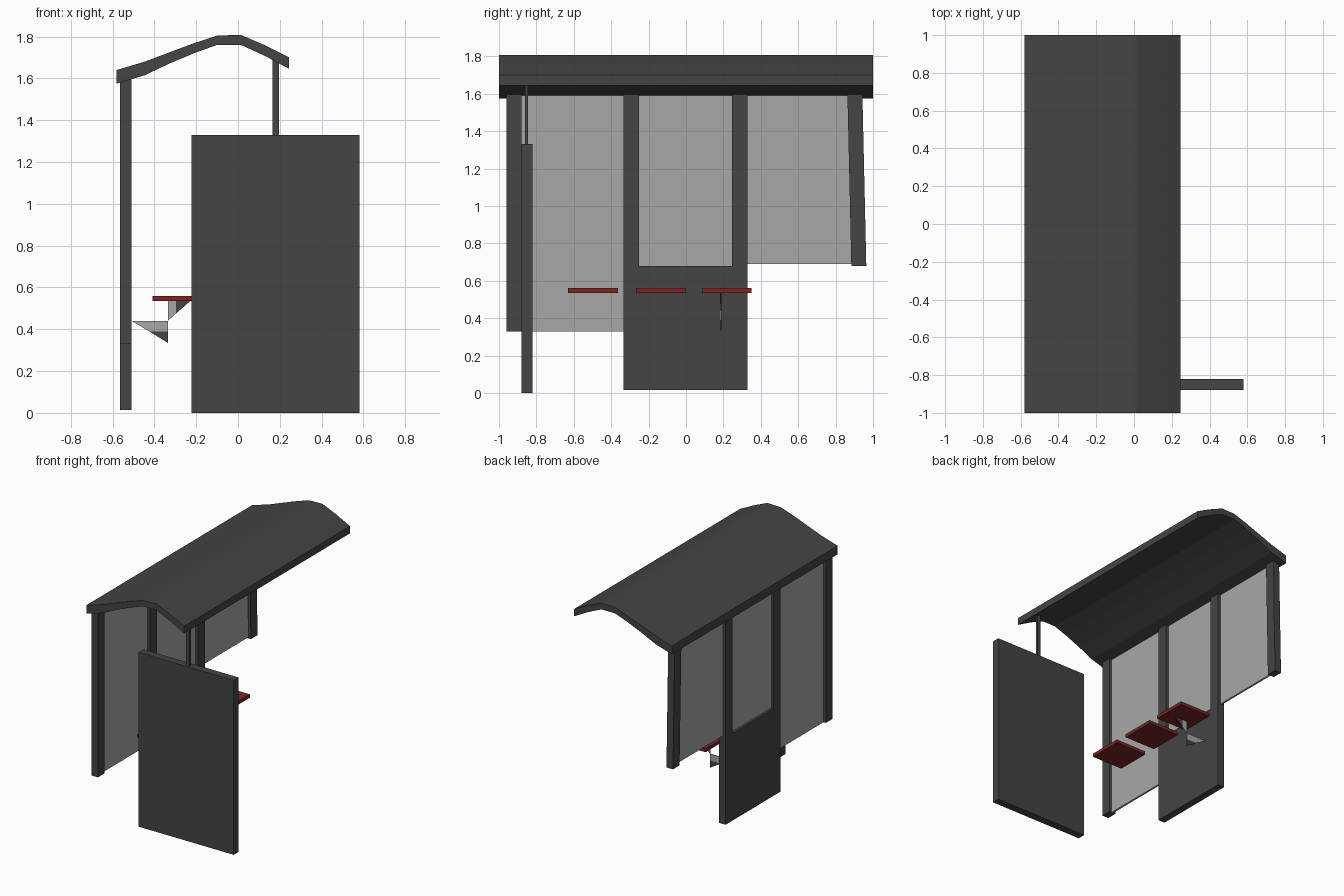
import bpy, bmesh
from mathutils import Vector

if "Cube" in bpy.data.objects:
    bpy.data.objects.remove(bpy.data.objects["Cube"])


def material(name, rgb):
    m = bpy.data.materials.new(name)
    m.diffuse_color = (*rgb, 1)
    m.use_nodes = True
    m.node_tree.nodes["Principled BSDF"].inputs["Base Color"].default_value = m.diffuse_color
    return m


DARK = material("charcoal metal", (0.058, 0.058, 0.058))
GREY = material("grey glass", (0.39, 0.39, 0.39))
RED = material("dark red", (0.19, 0.018, 0.02))


def prism(name, bottom, offset, mat):
    """Extrude a polygon along an offset vector."""
    bm = bmesh.new()
    face = bm.faces.new([bm.verts.new(p) for p in bottom])
    ext = bmesh.ops.extrude_face_region(bm, geom=[face])
    moved = [v for v in ext["geom"] if isinstance(v, bmesh.types.BMVert)]
    bmesh.ops.translate(bm, verts=moved, vec=Vector(offset))
    bmesh.ops.recalc_face_normals(bm, faces=bm.faces)
    mesh = bpy.data.meshes.new(name)
    bm.to_mesh(mesh)
    bm.free()
    mesh.materials.append(mat)
    ob = bpy.data.objects.new(name, mesh)
    bpy.context.collection.objects.link(ob)
    return ob


def box(name, x0, x1, y0, y1, z0, z1, mat, lean=0):
    base = [(x0, y0, z0), (x1, y0, z0), (x1, y1, z0), (x0, y1, z0)]
    return prism(name, base, (0, lean, z1 - z0), mat)


def plate(name, profile, y0, y1, mat):
    """Side profile in x, z extruded along y."""
    return prism(name, [(x, y0, z) for x, z in profile], (0, y1 - y0, 0), mat)


# Curved roof: x, top height, underside height
roof = [(-0.58, 1.64, 1.575), (-0.446, 1.68, 1.615), (-0.33, 1.724, 1.67),
        (-0.206, 1.77, 1.722), (-0.10, 1.805, 1.76), (0.014, 1.808, 1.76),
        (0.13, 1.758, 1.707), (0.245, 1.70, 1.645)]
outline = [(x, t) for x, t, b in roof] + [(x, b) for x, t, b in reversed(roof)]
plate("roof", outline, -1, 1, DARK)

# Rear posts, the last one leaning slightly
BX0, BX1 = -0.565, -0.51
box("rear_post_end", BX0, BX1, -0.96, -0.88, 0.33, 1.60, DARK)
box("rear_post_left", BX0, BX1, -0.333, -0.25, 0.68, 1.60, DARK)
box("rear_post_right", BX0, BX1, 0.247, 0.33, 0.68, 1.60, DARK)
box("rear_post_leaning", BX0, BX1, 0.884, 0.964, 0.68, 1.60, DARK, lean=-0.021)

# Solid lower back panel
box("lower_panel", BX0, BX1, -0.333, 0.33, 0.015, 0.68, DARK)

# Glass panes
for i, (y0, y1, z0) in enumerate([(-0.89, -0.325, 0.33), (-0.26, 0.26, 0.68), (0.32, 0.89, 0.69)]):
    box(f"glass_pane_{i + 1}", -0.545, -0.53, y0, y1, z0, 1.60, GREY)

# Side display board and its post
box("display_board", -0.222, 0.58, -0.88, -0.82, 0, 1.33, DARK)
box("board_post", 0.165, 0.195, -0.861, -0.845, 1.32, 1.70, DARK)

# Seats
for i, y in enumerate([-0.63, -0.266, 0.085]):
    box(f"seat_{i + 1}", -0.41, -0.145, y, y + 0.266, 0.535, 0.56, RED)

# Thin seat bracket, light with dark corners
B0, B1 = 0.183, 0.189
plate("bracket_lower", [(-0.51, 0.44), (-0.336, 0.44), (-0.336, 0.39), (-0.425, 0.39)], B0, B1, GREY)
plate("bracket_lower_corner", [(-0.425, 0.39), (-0.336, 0.39), (-0.336, 0.335)], B0, B1, DARK)
plate("bracket_upper", [(-0.336, 0.535), (-0.297, 0.535), (-0.297, 0.475), (-0.336, 0.44)], B0, B1, GREY)
plate("bracket_upper_corner", [(-0.297, 0.535), (-0.228, 0.535), (-0.297, 0.475)], B0, B1, DARK)
